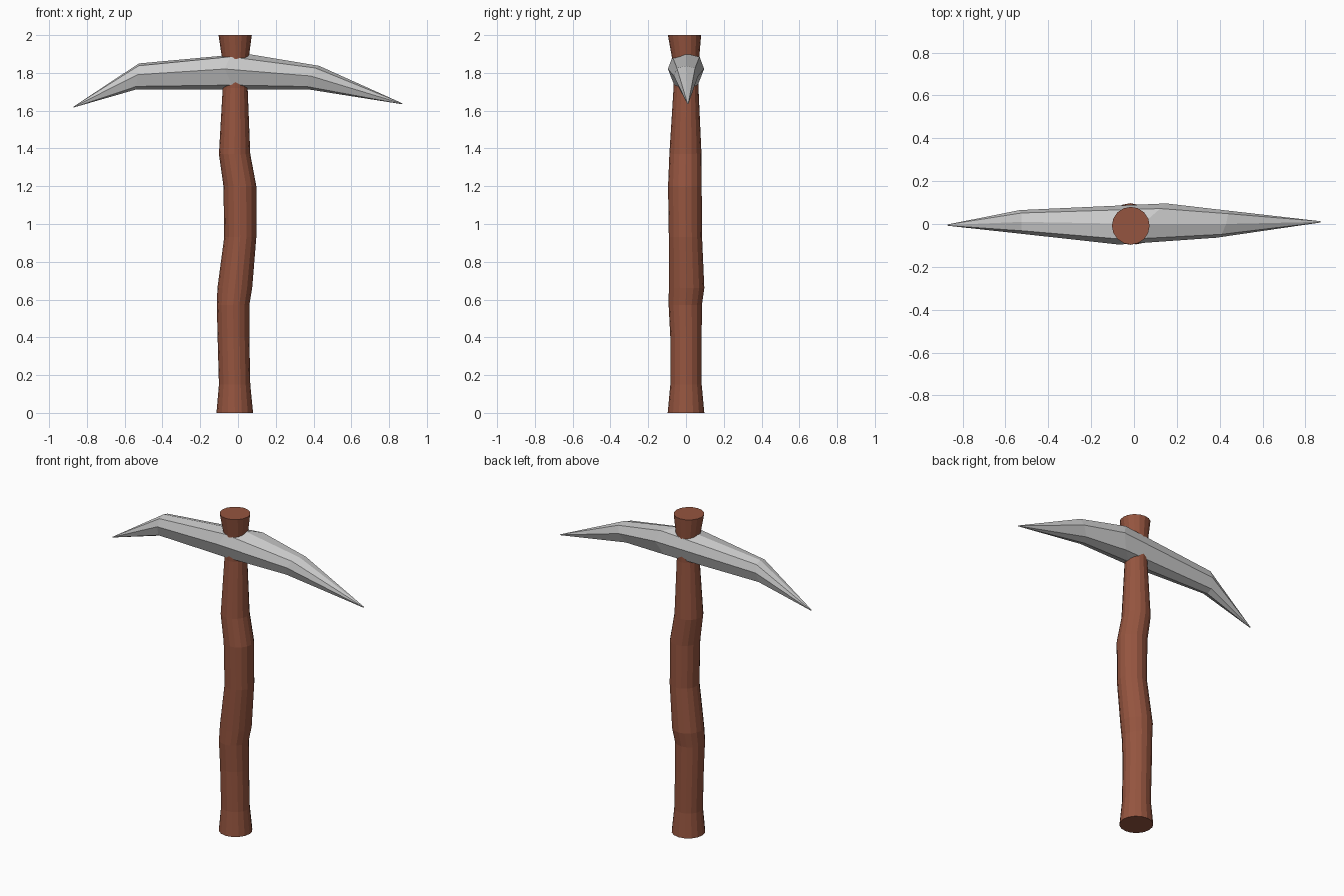
import bpy
import bmesh
from math import cos, sin, tau


def loft(name, rings, material=None):
    """Skin a closed solid through matching rings of points."""
    bm = bmesh.new()
    loops = [[bm.verts.new(p) for p in ring] for ring in rings]
    n = len(loops[0])
    for a, b in zip(loops, loops[1:]):
        for i in range(n):
            j = (i + 1) % n
            bm.faces.new((a[i], a[j], b[j], b[i]))
    bm.faces.new(loops[0])
    bm.faces.new(loops[-1])
    bmesh.ops.remove_doubles(bm, verts=bm.verts, dist=0.0005)
    bmesh.ops.recalc_face_normals(bm, faces=bm.faces)
    mesh = bpy.data.meshes.new(name)
    bm.to_mesh(mesh)
    bm.free()
    obj = bpy.data.objects.new(name, mesh)
    bpy.context.collection.objects.link(obj)
    if material:
        mesh.materials.append(material)
    return obj


wood = bpy.data.materials.new("wood")
wood.diffuse_color = (0.3, 0.09, 0.05, 1)

# Crooked wooden handle: z, centre x, centre y, radius x, radius y
SIDES = 16
handle_path = [
    (0.00, -0.017, 0.000, 0.097, 0.097),
    (0.15, -0.018, 0.000, 0.083, 0.083),
    (0.40, -0.024, 0.000, 0.084, 0.083),
    (0.57, -0.026, -0.004, 0.086, 0.088),
    (0.66, -0.017, 0.003, 0.092, 0.094),
    (0.93, 0.012, -0.003, 0.085, 0.088),
    (1.20, 0.010, -0.006, 0.087, 0.089),
    (1.37, -0.018, -0.003, 0.083, 0.085),
    (1.72, -0.015, 0.000, 0.066, 0.066),
    (1.88, -0.014, -0.002, 0.071, 0.072),
    (2.00, -0.015, -0.008, 0.088, 0.088),
]
loft("handle", [[(cx + rx * cos(tau * i / SIDES), cy + ry * sin(tau * i / SIDES), z)
                 for i in range(SIDES)] for z, cx, cy, rx, ry in handle_path], wood)

# Faceted pick head: section as (width -1..1, height 0..1), swept between two tips
section = [(0, 1), (0.75, 0.91), (1, 0.57), (0.65, 0.12),
           (0, 0), (-0.65, 0.12), (-1, 0.57), (-0.75, 0.91)]
# x, centre y, half width, bottom z, top z, slant in x across width, slant in x over height
stations = [
    (-0.87, -0.005, 0.003, 1.617, 1.622, 0.00, 0.00),
    (-0.54, 0.010, 0.055, 1.712, 1.850, 0.00, 0.015),
    (0.04, 0.000, 0.096, 1.713, 1.902, 0.11, 0.00),
    (0.37, 0.000, 0.064, 1.713, 1.837, 0.02, 0.06),
    (0.87, 0.010, 0.003, 1.634, 1.639, 0.00, 0.00),
]
loft("pick_head", [[(x + slant * w + lean * h, cy + hw * w, z0 + (z1 - z0) * h)
                    for w, h in section]
                   for x, cy, hw, z0, z1, slant, lean in stations])
